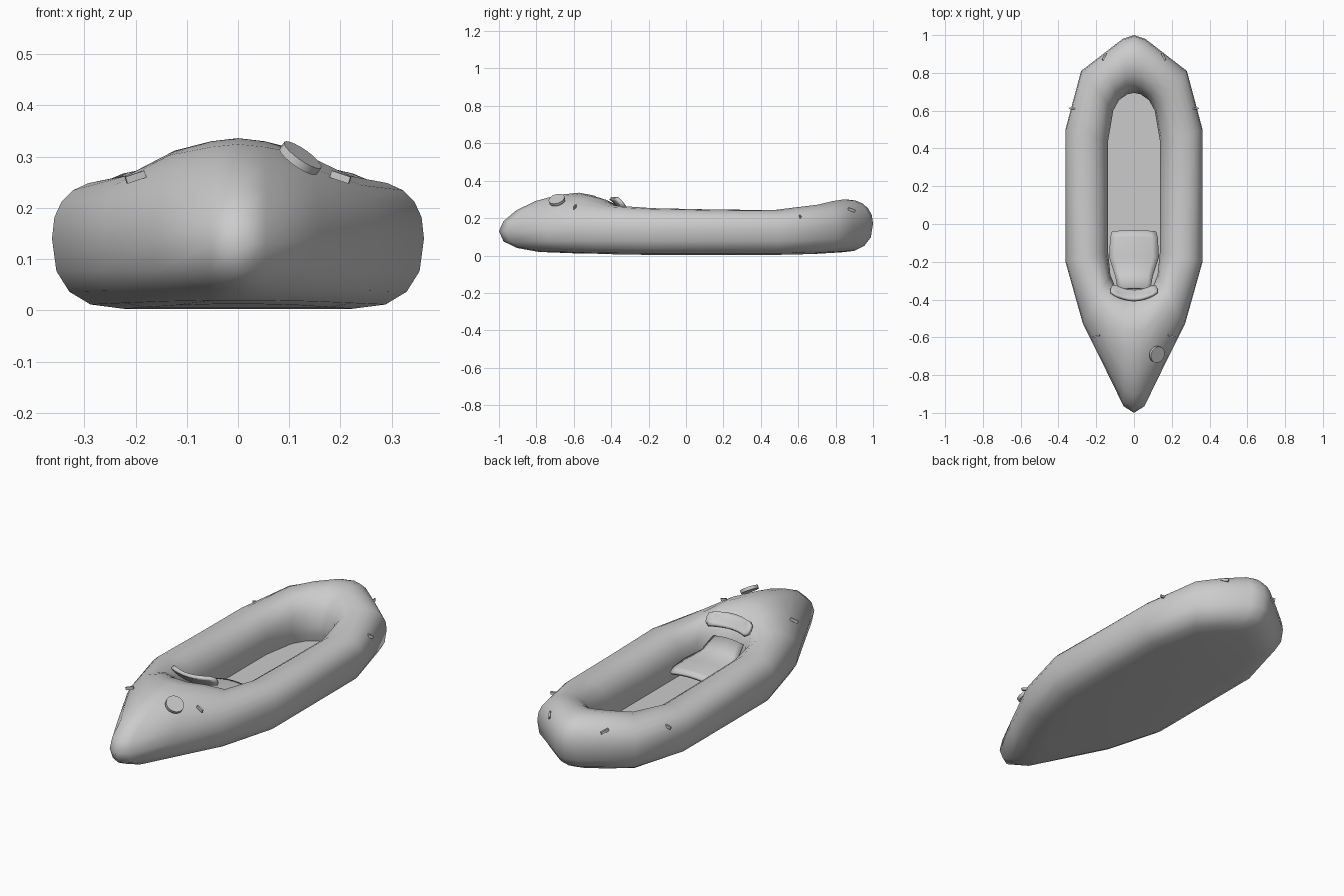
import bpy, bmesh, math
from mathutils import Vector, Matrix

if "Cube" in bpy.data.objects:
    bpy.data.objects.remove(bpy.data.objects["Cube"])

grey = bpy.data.materials.new("light grey")
grey.use_nodes = True
grey.diffuse_color = (0.6, 0.6, 0.6, 1)
grey.node_tree.nodes["Principled BSDF"].inputs["Base Color"].default_value = (0.6, 0.6, 0.6, 1)


def finish(bm, name, angle=50):
    bmesh.ops.recalc_face_normals(bm, faces=bm.faces)
    mesh = bpy.data.meshes.new(name)
    bm.to_mesh(mesh)
    bm.free()
    mesh.materials.append(grey)
    obj = bpy.data.objects.new(name, mesh)
    bpy.context.collection.objects.link(obj)
    bpy.ops.object.select_all(action='DESELECT')
    obj.select_set(True)
    bpy.context.view_layer.objects.active = obj
    bpy.ops.object.shade_smooth_by_angle(angle=math.radians(angle))
    return obj


# Half outline, bow to stern: outer xy, inner xy, side z, peak position, peak z, bottom z, fullness
STATIONS = [
    ((0, -1), (0, -.36), .13, .67, .336, .012, 1.15),
    ((.055, -.965), (.05, -.355), .13, .66, .33, .012, 1.15),
    ((.16, -.75), (.1, -.33), .135, .62, .312, .01, 1.05),
    ((.27, -.53), (.125, -.27), .14, .52, .268, .006, .95),
    ((.363, -.2), (.137, -.15), .14, .5, .253, .003, .85),
    ((.363, .15), (.137, .15), .14, .5, .246, .003, .85),
    ((.363, .5), (.137, .44), .14, .5, .243, .003, .85),
    ((.28, .81), (.11, .6), .155, .5, .272, .008, .9),
    ((.17, .895), (.08, .655), .165, .48, .29, .012, .9),
    ((.06, .98), (.035, .687), .17, .47, .3, .015, .9),
    ((0, 1), (0, .694), .17, .47, .3, .015, .9),
]


def arc(a, b, steps, power, start_at_side):
    """Quarter curve between a side point a and a crown point b, as (t, z)."""
    pts = []
    for i in range(steps + 1):
        q = math.pi / 2 * i / steps
        c, s = math.cos(q) ** power if i < steps else 0, math.sin(q) ** power
        pts.append((b[0] + (a[0] - b[0]) * c, a[1] + (b[1] - a[1]) * s))
    return pts if start_at_side else pts[::-1]


def section(st, flip):
    outer, inner, side, tp, top, low, power = st
    prof = arc((0, side), (.62, low), 4, .8, False)
    prof += arc((0, side), (tp, top), 5, power, True)[1:]
    prof += arc((1, .13), (tp, top), 4, 1, False)[1:]
    prof += [(.99, .09), (.95, .05)]
    o, n = Vector(outer), Vector(inner)
    ring = []
    for t, z in prof:
        p = o.lerp(n, t)
        ring.append((-p.x if flip else p.x, p.y, z))
    return ring


# Inflated hull tube with closed bottom and inner floor
bm = bmesh.new()
loops = [section(s, False) for s in STATIONS]
loops += [section(s, True) for s in STATIONS[-2:0:-1]]
loops = [[bm.verts.new(p) for p in ring] for ring in loops]
for i, ring in enumerate(loops):
    nxt = loops[(i + 1) % len(loops)]
    for j in range(len(ring) - 1):
        bm.faces.new((ring[j], nxt[j], nxt[j + 1], ring[j + 1]))
half = len(STATIONS) - 1
for j in (0, -1):
    edge = [ring[j] for ring in loops]
    # Bridge left and right so the floor stays even
    for k in range(half):
        a, b = edge[k], edge[k + 1]
        c, d = edge[-k - 1], edge[-k]
        quad = list(dict.fromkeys((a, b, c, d)))
        bm.faces.new(quad)
finish(bm, "hull_tube", 60)


def panel(name, rows, curve_y, curve_z, thickness):
    """Curved pad from rows of (half width, y, z); ends bend by the curve amounts."""
    bm = bmesh.new()
    cols = 8
    grid = []
    for w, y, z in rows:
        line = []
        for i in range(cols + 1):
            u = 2 * i / cols - 1
            line.append(bm.verts.new((w * u, y + curve_y * u * u, z + curve_z * u * u)))
        grid.append(line)
    for r, s in zip(grid, grid[1:]):
        for i in range(cols):
            bm.faces.new((r[i], r[i + 1], s[i + 1], s[i]))
    obj = finish(bm, name)
    mod = obj.modifiers.new("thickness", 'SOLIDIFY')
    mod.thickness = thickness
    mod.offset = 0
    return obj


# Seat and backrest
panel("seat", [(.115, -.035, .13), (.125, -.07, .14), (.13, -.17, .145), (.118, -.21, .15),
               (.098, -.27, .165), (.085, -.34, .21)], -.006, -.015, .015)
panel("backrest", [(.1, -.355, .255), (.12, -.362, .263), (.125, -.375, .28),
                   (.122, -.392, .298), (.1, -.405, .306)], .03, .004, .018)


# Round valve cap on the bow deck
bm = bmesh.new()
normal = Vector((.56, -.25, .8)).normalized()
place = Matrix.Translation((.122, -.69, .297)) @ normal.to_track_quat('Z', 'Y').to_matrix().to_4x4()
bmesh.ops.create_cone(bm, cap_ends=True, segments=20, radius1=.044, radius2=.044,
                      depth=.016, matrix=place)
finish(bm, "valve_cap", 40)


# Small lashing tabs, paired along the sides
TABS = [("bow", (.2, -.595, .26), (.9, -.25, -.3)),
        ("side", (.322, .61, .207), (.9, .1, -.15)),
        ("stern", (.157, .885, .243), (-.45, .8, -.3))]
for name, pos, out in TABS:
    for side, sx in (("left", 1), ("right", -1)):
        bm = bmesh.new()
        d = Vector((out[0] * sx, out[1], out[2])).normalized()
        rot = d.to_track_quat('X', 'Z').to_matrix().to_4x4()
        place = Matrix.Translation((pos[0] * sx, pos[1], pos[2])) @ rot
        bmesh.ops.create_cube(bm, size=1, matrix=place @ Matrix.Diagonal((.04, .008, .014, 1)))
        finish(bm, f"{name}_tab_{side}", 30)
